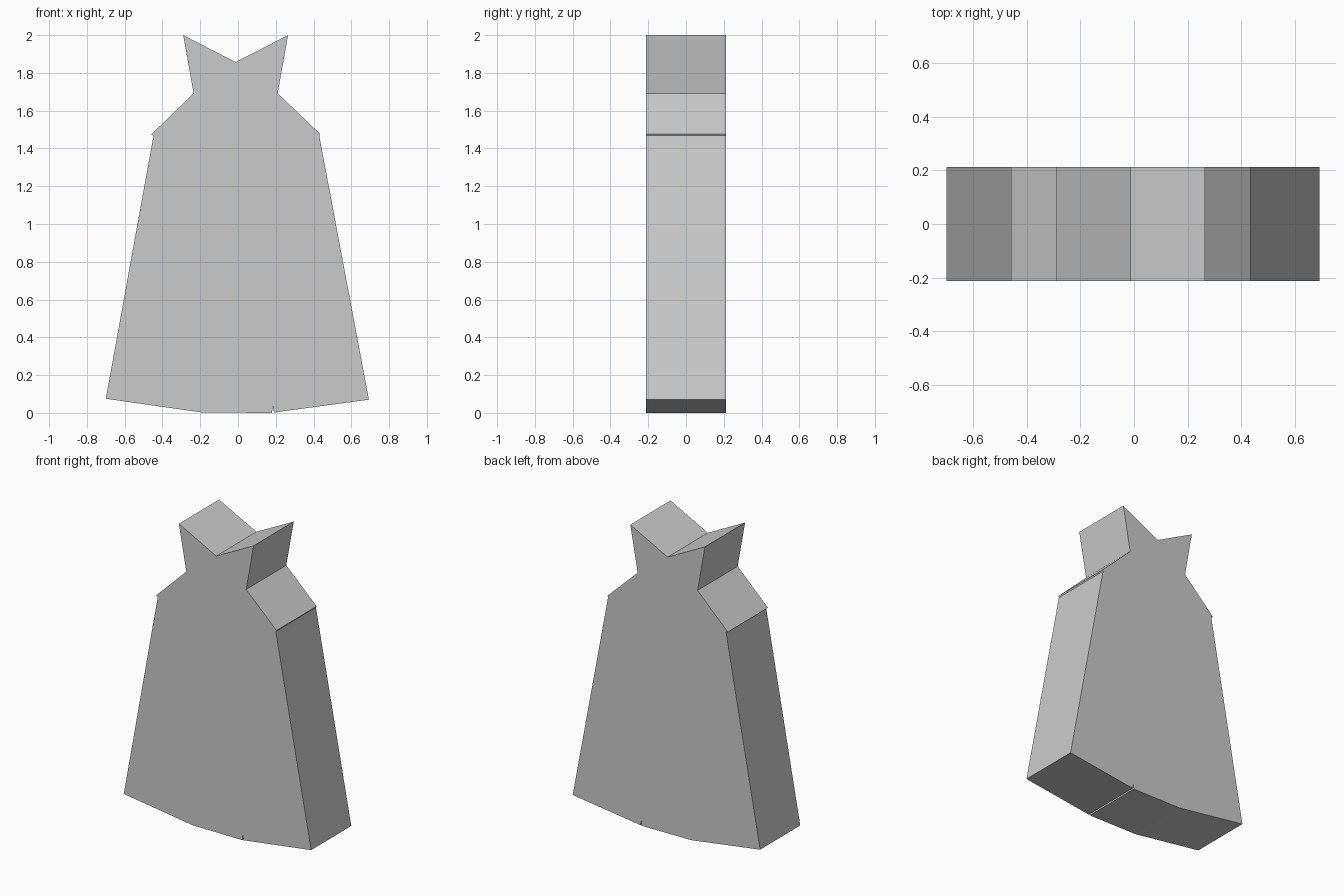
import bpy, bmesh

if "Cube" in bpy.data.objects:
    bpy.data.objects.remove(bpy.data.objects["Cube"])

HALF_DEPTH = 0.213

# Front outline (x, z), clockwise from the left collar tip
outline = [
    (-0.29, 2.0), (-0.013, 1.857), (0.265, 2.0),      # V-shaped top
    (0.21, 1.692), (0.435, 1.477), (0.43, 1.468),     # right neck and shoulder
    (0.693, 0.07),                                    # right hem corner
    (0.19, 0.002), (0.184, 0.035), (0.18, 0.0),       # hem with its small slit
    (-0.19, 0.002), (-0.70, 0.075),                   # left hem
    (-0.447, 1.468), (-0.46, 1.473), (-0.235, 1.692), # left shoulder and neck
]


def extruded_profile(name, points, half_depth):
    bm = bmesh.new()
    face = bm.faces.new([bm.verts.new((x, -half_depth, z)) for x, z in points])
    result = bmesh.ops.extrude_face_region(bm, geom=[face], use_keep_orig=True)
    back = [v for v in result["geom"] if isinstance(v, bmesh.types.BMVert)]
    bmesh.ops.translate(bm, verts=back, vec=(0, 2 * half_depth, 0))
    bmesh.ops.recalc_face_normals(bm, faces=bm.faces)
    mesh = bpy.data.meshes.new(name)
    bm.to_mesh(mesh)
    bm.free()
    obj = bpy.data.objects.new(name, mesh)
    bpy.context.collection.objects.link(obj)
    return obj


# Flat-sided dress-shaped slab
extruded_profile("dress_slab", outline, HALF_DEPTH)
